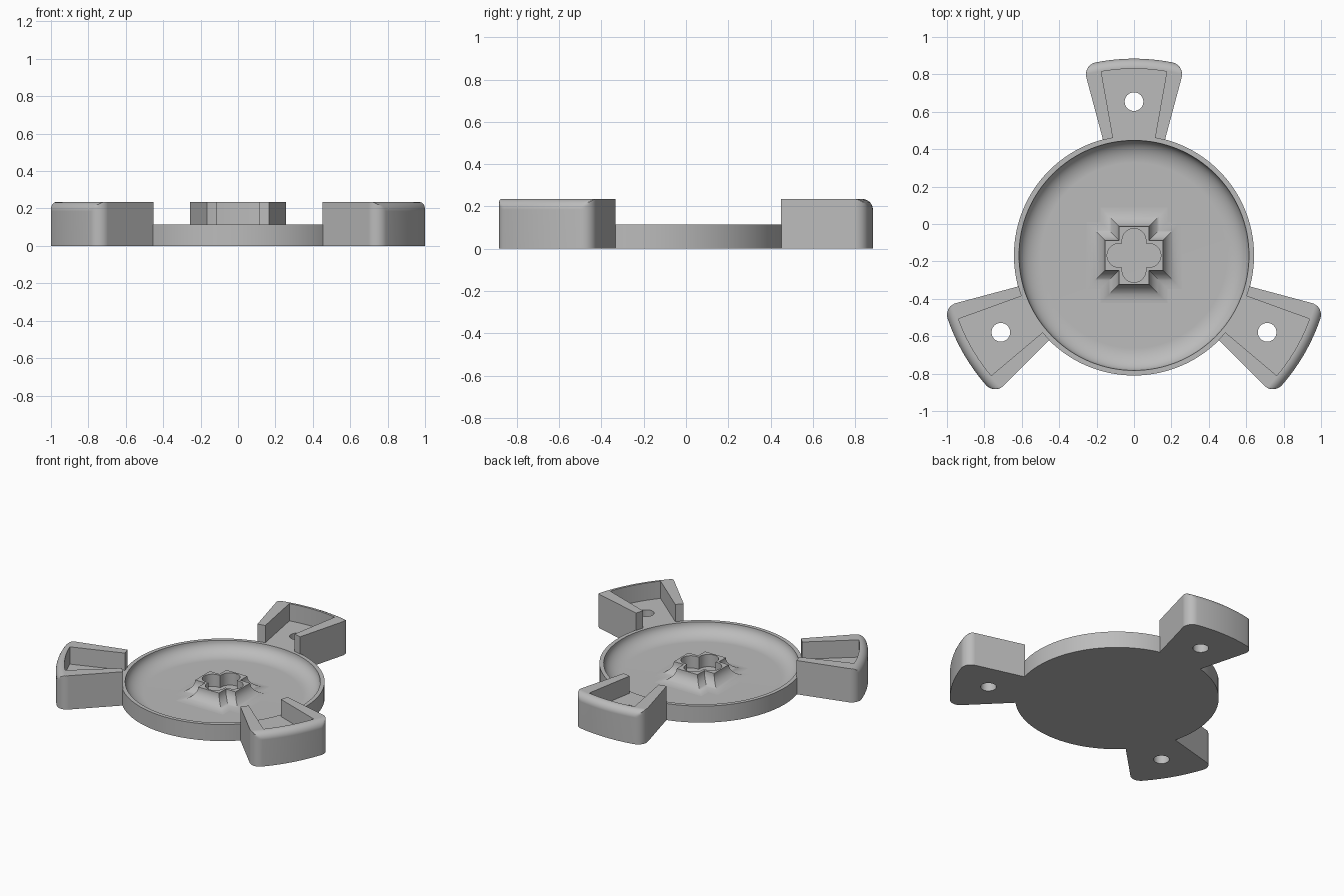
import bpy, bmesh, math
from mathutils import Matrix, Vector

if "Cube" in bpy.data.objects:
    bpy.data.objects.remove(bpy.data.objects["Cube"])

CENTRE = Vector((0, -0.168, 0))
RIM_Z, FLOOR_Z, ARM_Z = 0.115, 0.03, 0.235
ARM_R, CORNER, FILLET = 1.052, 0.065, 0.05

grey = bpy.data.materials.new("plain_grey")
grey.use_nodes = True
grey.diffuse_color = (0.5, 0.5, 0.5, 1)
grey.node_tree.nodes["Principled BSDF"].inputs["Base Color"].default_value = grey.diffuse_color


def make_object(name, bm):
    bmesh.ops.recalc_face_normals(bm, faces=bm.faces)
    mesh = bpy.data.meshes.new(name)
    bm.to_mesh(mesh)
    bm.free()
    mesh.materials.append(grey)
    obj = bpy.data.objects.new(name, mesh)
    bpy.context.collection.objects.link(obj)
    return obj


def loft(name, rings):
    """Skin a stack of matching outlines and cap both ends."""
    bm = bmesh.new()
    loops = [[bm.verts.new(p) for p in ring] for ring in rings]
    for low, high in zip(loops, loops[1:]):
        for i in range(len(low)):
            j = (i + 1) % len(low)
            bm.faces.new((low[i], low[j], high[j], high[i]))
    bm.faces.new(loops[0][::-1])
    bm.faces.new(loops[-1])
    return make_object(name, bm)


def prism(name, outline, z0, z1):
    return loft(name, [[(x, y, z) for x, y in outline] for z in (z0, z1)])


def apply_modifier(obj, mod):
    bpy.context.view_layer.objects.active = obj
    bpy.ops.object.modifier_apply(modifier=mod.name)


def cut(obj, cutter):
    mod = obj.modifiers.new("cut", 'BOOLEAN')
    mod.operation, mod.solver, mod.object = 'DIFFERENCE', 'EXACT', cutter
    apply_modifier(obj, mod)
    bpy.data.objects.remove(cutter)


def finish(obj):
    bpy.ops.object.select_all(action='DESELECT')
    obj.select_set(True)
    bpy.context.view_layer.objects.active = obj
    bpy.ops.object.shade_smooth_by_angle(angle=math.radians(28))
    mod = obj.modifiers.new("even_normals", 'WEIGHTED_NORMAL')
    mod.keep_sharp = True
    apply_modifier(obj, mod)


def polar(r, a):
    # Angle measured from +y
    return (r * math.sin(a), r * math.cos(a))


def sector(r0, r1, half, steps=12):
    angles = [half * (2 * i / steps - 1) for i in range(steps + 1)]
    return [polar(r1, a) for a in angles] + [polar(r0, a) for a in reversed(angles)]


# Shallow round dish with a concave inner wall
profile = [(0, 0), (0.642, 0), (0.642, RIM_Z), (0.615, RIM_Z)]
for i in range(1, 11):
    t = math.pi / 2 * i / 10
    profile.append((0.495 + 0.12 * math.cos(t), RIM_Z - (RIM_Z - FLOOR_Z) * math.sin(t)))
profile.append((0, FLOOR_Z))
bm = bmesh.new()
verts = [bm.verts.new((r, 0, z)) for r, z in profile]
edges = [bm.edges.new(pair) for pair in zip(verts, verts[1:])]
bmesh.ops.spin(bm, geom=verts + edges, axis=(0, 0, 1), cent=(0, 0, 0),
               angle=2 * math.pi, steps=128)
bmesh.ops.remove_doubles(bm, verts=bm.verts, dist=1e-5)
dish = make_object("dish", bm)
dish.location = CENTRE
finish(dish)


# Cross-shaped socket with a flared foot
def cross(w, l, z):
    quarter = [(l, -w), (l, w), (w, w)]
    return [tuple(Matrix.Rotation(k * math.pi / 2, 3, 'Z') @ Vector((x, y, z)))
            for k in range(4) for x, y in quarter]


rings = [cross(0.18, 0.255, FLOOR_Z - 0.005)]
for i in range(10, -1, -1):
    t = math.pi / 2 * i / 10
    d = 0.1 * (1 - math.cos(t))
    rings.append(cross(0.08 + d, 0.155 + d, RIM_Z - (RIM_Z - FLOOR_Z) * math.sin(t)))
socket = loft("cross_socket", rings)

for turn in (0, math.pi / 2):
    slot = []
    for side in (0, math.pi):
        for i in range(13):
            a = side - math.pi / 2 + math.pi * i / 12
            x = 0.08 * math.cos(side) + 0.064 * math.cos(a)
            y = 0.064 * math.sin(a)
            slot.append((x * math.cos(turn) - y * math.sin(turn),
                         x * math.sin(turn) + y * math.cos(turn)))
    cut(socket, prism("slot_cutter", slot, 0, 0.3))
socket.location = CENTRE
finish(socket)

# Mounting arm: radial wedge with rounded corners and rounded outer top edge
HALF = math.radians(15)
C = ARM_R - CORNER
PHI = HALF - math.asin(CORNER / C)


def outer_radius(a):
    a = abs(a)
    if a <= PHI:
        return ARM_R
    s = C * math.sin(a - PHI)
    return C * math.cos(a - PHI) + math.sqrt(max(CORNER ** 2 - s ** 2, 0))


right = [PHI * i / 10 for i in range(11)]
right += [PHI + (HALF - PHI) * math.sin(math.pi / 2 * i / 10) for i in range(1, 11)]
angles = [-a for a in reversed(right[1:])] + right


def arm_ring(z, inset):
    outer = [polar(min(outer_radius(a), ARM_R - inset), a) for a in angles]
    inner = [polar(0.638, HALF * (1 - i / 6)) for i in range(13)]
    return [(x, y, z) for x, y in outer + inner]


rings = [arm_ring(0, 0)]
for i in range(9):
    t = math.pi / 2 * i / 8
    rings.append(arm_ring(ARM_Z - FILLET * (1 - math.sin(t)), FILLET * (1 - math.cos(t))))
arm = loft("back_arm", rings)

# Open pocket and screw hole
cut(arm, prism("pocket_cutter", sector(0.5, 0.998, math.radians(10.1)), RIM_Z, 0.4))
hole = [(0.05 * math.cos(k * math.pi / 16), 0.822 + 0.05 * math.sin(k * math.pi / 16))
        for k in range(32)]
cut(arm, prism("hole_cutter", hole, -0.1, 0.4))
arm.location = CENTRE
finish(arm)

# Two more arms around the dish
for name, turn in (("right_arm", 120), ("left_arm", 240)):
    copy = arm.copy()
    copy.name = name
    copy.rotation_euler.z = math.radians(turn)
    bpy.context.collection.objects.link(copy)
